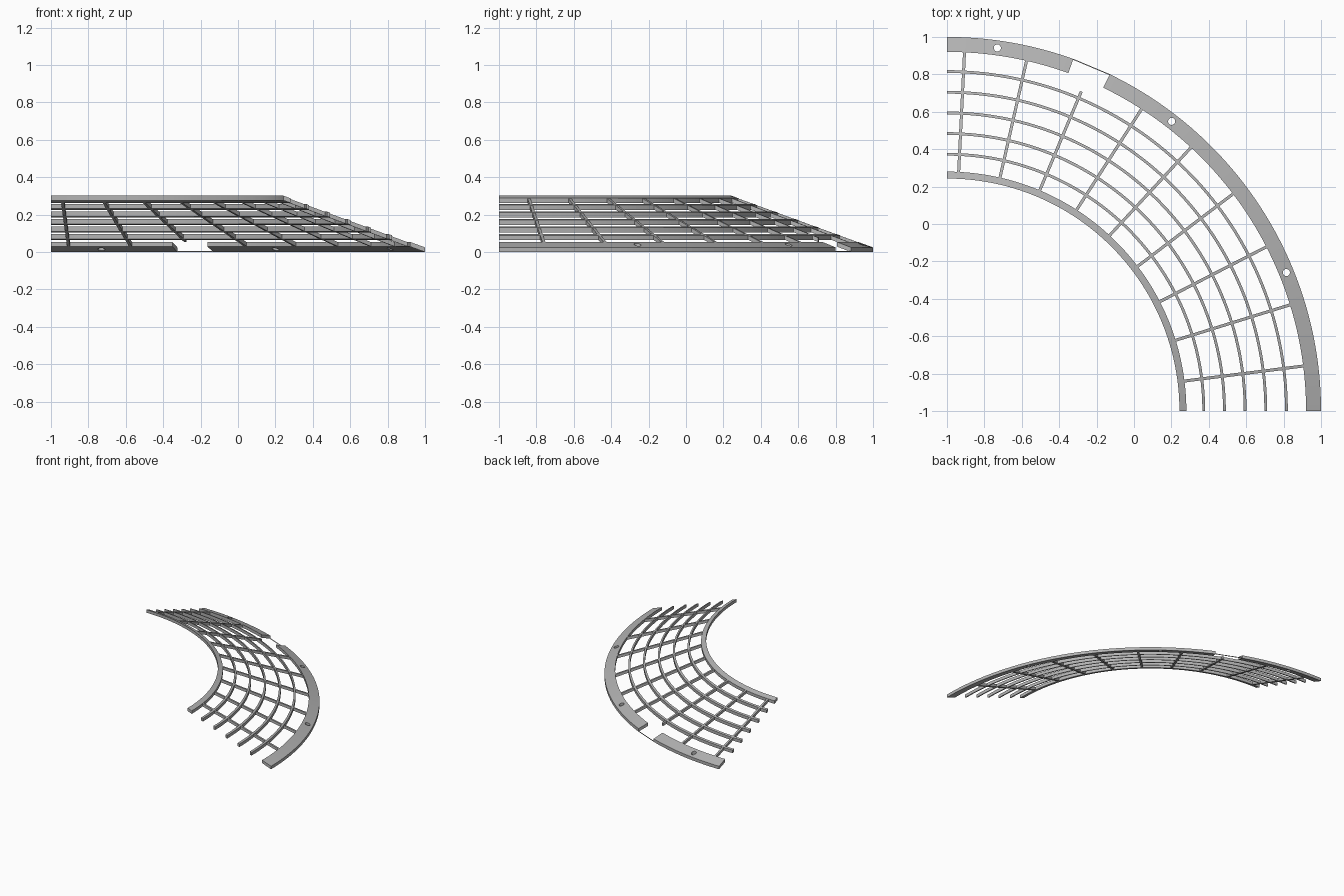
import bpy
import bmesh
from math import sin, cos, radians
from mathutils import Vector

cube = bpy.data.objects.get("Cube")
if cube:
    bpy.data.objects.remove(cube)

SLOPE = 0.365     # rise of the cone towards its centre
THICK = 0.025     # vertical thickness of every bar
OUTER = 2.0

steel = bpy.data.materials.new("grey_steel")
steel.use_nodes = True
GREY = (0.45, 0.45, 0.45, 1)
steel.diffuse_color = GREY
steel.node_tree.nodes["Principled BSDF"].inputs["Base Color"].default_value = GREY


def cone_point(radius, angle, lift=0.0, side=0.0):
    """Point on the cone underside; angle runs clockwise from +y."""
    a = radians(angle)
    x = radius * sin(a) + side * cos(a) - 1
    y = radius * cos(a) - side * sin(a) - 1
    return Vector((x, y, (OUTER - radius) * SLOPE + lift))


def make_object(name, sections):
    """Skin a list of four-cornered sections into a closed bar."""
    bm = bmesh.new()
    loops = [[bm.verts.new(p) for p in s] for s in sections]
    for a, b in zip(loops, loops[1:]):
        for i in range(4):
            j = (i + 1) % 4
            bm.faces.new((a[i], a[j], b[j], b[i]))
    bm.faces.new(loops[0][::-1])
    bm.faces.new(loops[-1])
    bmesh.ops.recalc_face_normals(bm, faces=bm.faces)
    mesh = bpy.data.meshes.new(name)
    bm.to_mesh(mesh)
    bm.free()
    mesh.materials.append(steel)
    obj = bpy.data.objects.new(name, mesh)
    bpy.context.collection.objects.link(obj)
    return obj


def arc_bar(name, r_in, r_out, start=0, end=90):
    steps = max(4, round(end - start))
    sections = []
    for i in range(steps + 1):
        a = start + (end - start) * i / steps
        sections.append([cone_point(r_in, a), cone_point(r_out, a),
                         cone_point(r_out, a, THICK), cone_point(r_in, a, THICK)])
    return make_object(name, sections)


def spoke(name, angle, r_in, r_out, half=0.008):
    sections = [[cone_point(r, angle, lift, side) for side, lift in
                 ((-half, 0.001), (half, 0.001), (half, THICK - 0.001), (-half, THICK - 0.001))]
                for r in (r_in, r_out)]
    return make_object(name, sections)


# Outer rim in two lengths, either side of the gap
GAP = (19.75, 25.8)
rims = [arc_bar("outer_rim_short", 1.92, OUTER, 0, GAP[0]),
        arc_bar("outer_rim_long", 1.92, OUTER, GAP[1], 90)]

# Bolt holes through the rim
for i, (angle, rim) in enumerate(((7.9, rims[0]), (37.8, rims[1]), (67.8, rims[1]))):
    bpy.ops.mesh.primitive_cylinder_add(vertices=24, radius=0.019, depth=0.3,
                                        location=cone_point(1.96, angle))
    cutter = bpy.context.object
    cutter.name = f"hole_cutter_{i + 1}"
    cutter.data.materials.append(steel)
    cutter.hide_render = True
    cutter.hide_set(True)
    cutter.display_type = 'WIRE'
    cut = rim.modifiers.new("bolt_hole", 'BOOLEAN')
    cut.object = cutter
    cut.operation = 'DIFFERENCE'
    cut.solver = 'EXACT'

# Thin straight strip bridging the gap
ends = [cone_point(OUTER - 0.002, a) for a in GAP]
make_object("gap_strip", [[p + Vector((0.002 * dx, 0.002 * dx, dz)) for dx, dz in
                           ((-1, 0), (1, 0), (1, 0.004), (-1, 0.004))] for p in ends])

# Inner rim and the concentric rails
arc_bar("inner_rim", 1.243, 1.28)
for i in range(5):
    r = 1.373 + 0.1105 * i
    arc_bar(f"rail_{i + 1}", r - 0.0075, r + 0.0075)

# Radial spokes; the one at the gap stops short
for i in range(9):
    spoke(f"spoke_{i + 1}", 2.8 + 10 * i, 1.275, 1.853 if i == 2 else 1.925)
